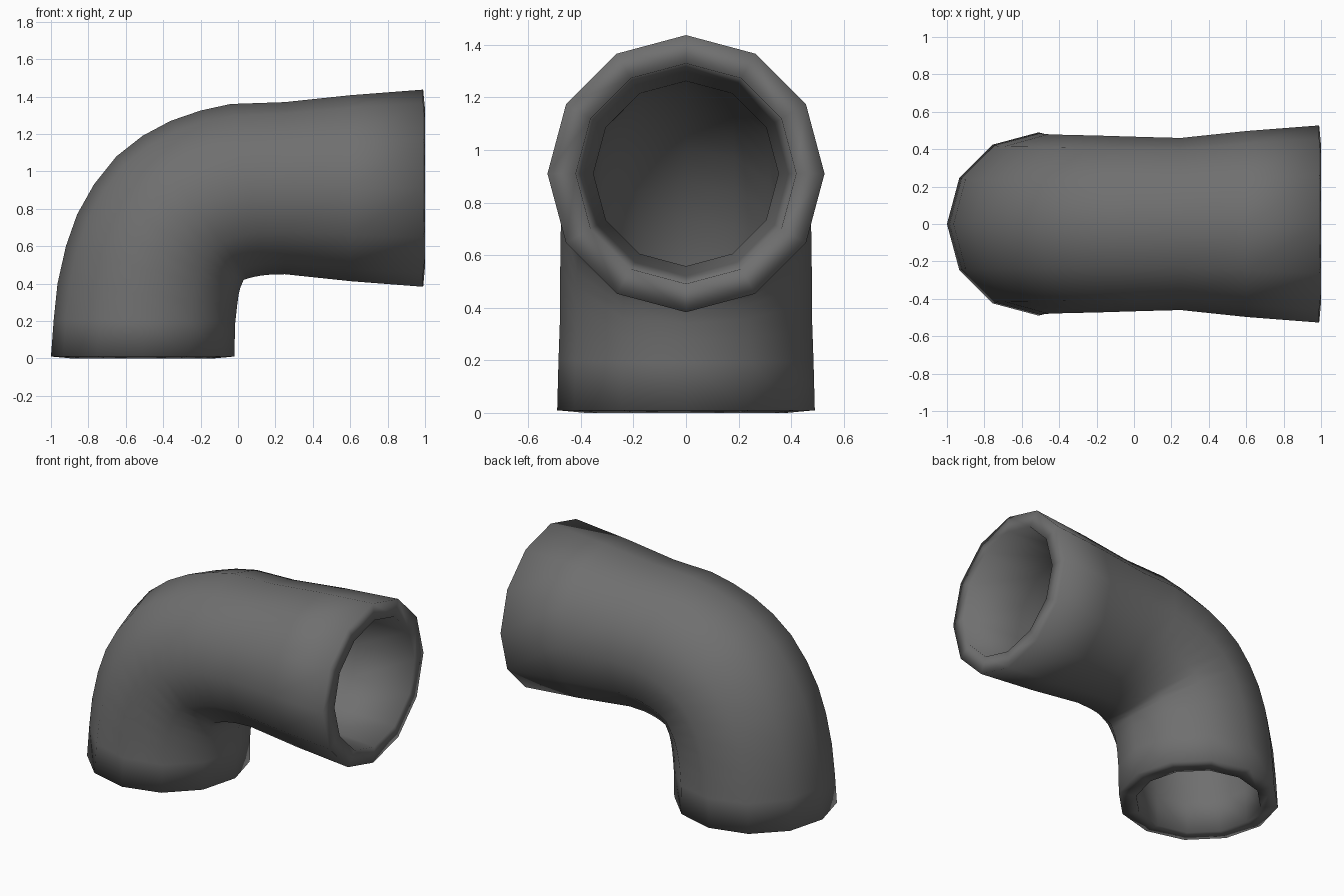
import bpy, bmesh, math
from mathutils import Vector

if "Cube" in bpy.data.objects:
    bpy.data.objects.remove(bpy.data.objects["Cube"])

SIDES = 12
WALL = 0.108

# Ring stations: outer-bend point (x, z), inner-bend point (x, z), half width in y
stations = [
    (-1.00, 0.01, -0.02, 0.01, 0.49),
    (-0.985, 0.21, -0.015, 0.19, 0.485),
    (-0.965, 0.40, -0.005, 0.28, 0.48),
    (-0.92, 0.60, 0.003, 0.34, 0.48),
    (-0.86, 0.77, 0.013, 0.38, 0.478),
    (-0.77, 0.93, 0.022, 0.40, 0.477),
    (-0.65, 1.08, 0.03, 0.42, 0.475),
    (-0.51, 1.19, 0.055, 0.428, 0.474),
    (-0.36, 1.27, 0.085, 0.436, 0.471),
    (-0.20, 1.325, 0.12, 0.442, 0.468),
    (-0.04, 1.36, 0.16, 0.447, 0.465),
    (0.25, 1.37, 0.25, 0.45, 0.46),
    (0.60, 1.407, 0.60, 0.413, 0.497),
    (0.99, 1.437, 0.99, 0.383, 0.527),
]


def add_ring(bm, station, inset=0.0, shift=(0, 0, 0)):
    """Elliptical ring spanning the two in-plane points."""
    ox, oz, ix, iz, half_y = station
    a, b = Vector((ox, 0, oz)), Vector((ix, 0, iz))
    centre = (a + b) / 2 + Vector(shift)
    u = (a - b).normalized()
    r = (a - b).length / 2 - inset
    ry = half_y - inset
    verts = []
    for k in range(SIDES):
        t = 2 * math.pi * k / SIDES
        verts.append(bm.verts.new(centre + u * r * math.cos(t)
                                  + Vector((0, ry * math.sin(t), 0))))
    return verts


bm = bmesh.new()
# Outer skin, then bore going back, forming a closed loop through both rims
rings = [add_ring(bm, s) for s in stations]
last = len(stations) - 1
for i in range(last, -1, -1):
    shift = (0.01, 0, 0) if i == last else (0, 0, -0.01) if i == 0 else (0, 0, 0)
    rings.append(add_ring(bm, stations[i], WALL, shift))
for j, ring in enumerate(rings):
    nxt = rings[(j + 1) % len(rings)]
    for k in range(SIDES):
        n = (k + 1) % SIDES
        bm.faces.new((ring[k], ring[n], nxt[n], nxt[k])).smooth = True
bmesh.ops.recalc_face_normals(bm, faces=bm.faces[:])

mesh = bpy.data.meshes.new("pipe_elbow")
bm.to_mesh(mesh)
bm.free()
pipe = bpy.data.objects.new("pipe_elbow", mesh)
bpy.context.collection.objects.link(pipe)

grey = bpy.data.materials.new("dark grey")
grey.diffuse_color = (0.16, 0.16, 0.16, 1)
grey.use_nodes = True
grey.node_tree.nodes["Principled BSDF"].inputs["Base Color"].default_value = grey.diffuse_color
mesh.materials.append(grey)
